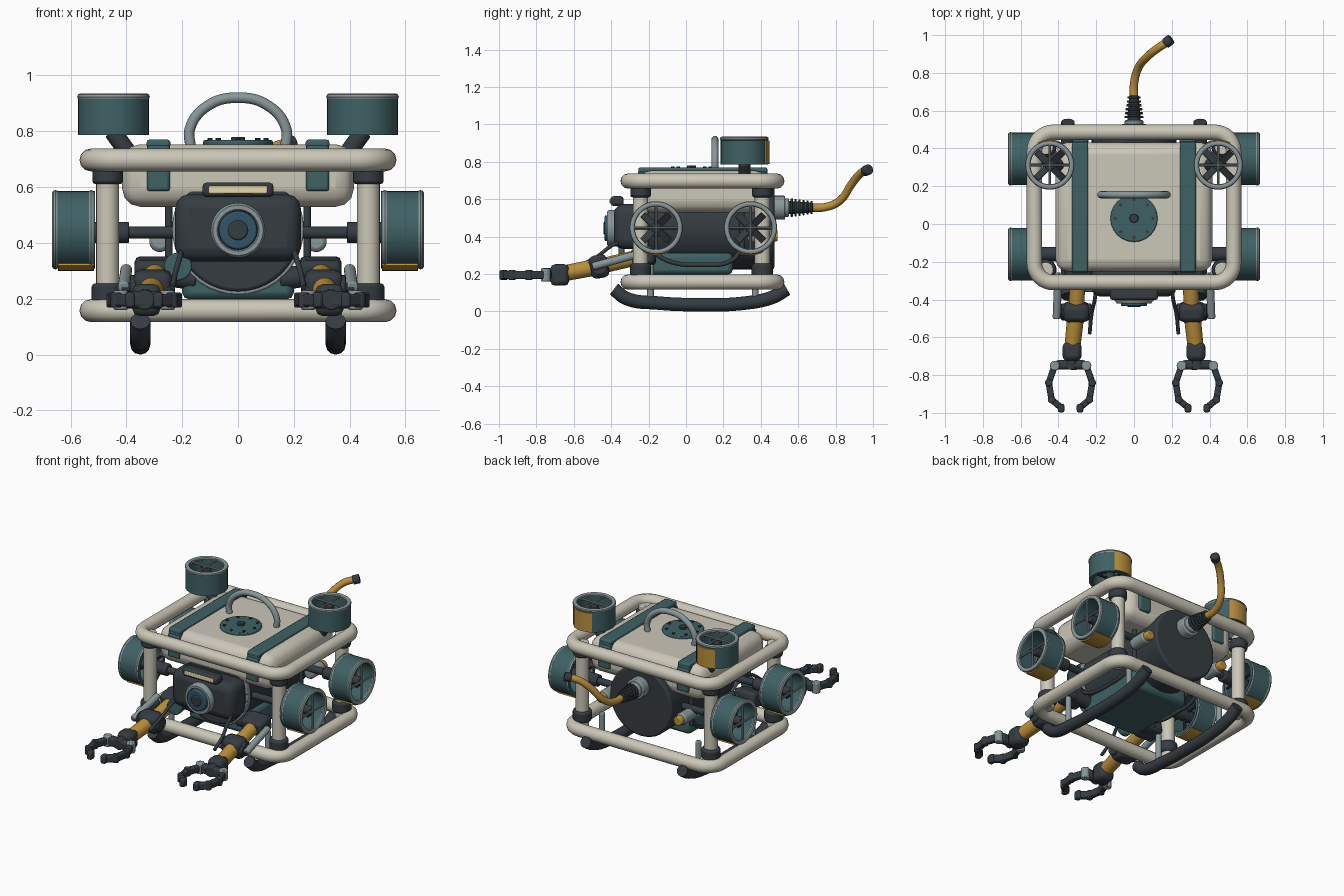
import bpy, bmesh
from math import pi, tau, cos, sin, radians
from mathutils import Vector, Matrix

if "Cube" in bpy.data.objects:
    bpy.data.objects.remove(bpy.data.objects["Cube"])

def mat(name, c):
    m = bpy.data.materials.new(name)
    m.diffuse_color = (*c, 1)
    m.use_nodes = True
    m.node_tree.nodes["Principled BSDF"].inputs["Base Color"].default_value = m.diffuse_color
    return m

CREAM = mat("cream", (.60, .57, .48))
TEAL = mat("teal", (.05, .12, .13))
DARK = mat("dark", (.035, .045, .053))
METAL = mat("metal", (.25, .31, .32))
GOLD = mat("gold", (.50, .28, .045))
LAMP = mat("lamp", (.80, .70, .42))
GLASS = mat("glass", (.03, .09, .14))

def finish(o, name, m, bevel=0, seg=2):
    o.name = name
    o.data.materials.append(m)
    bpy.ops.object.select_all(action='DESELECT')
    o.select_set(True)
    bpy.context.view_layer.objects.active = o
    if bevel:
        b = o.modifiers.new("bevel", 'BEVEL')
        b.width, b.segments, b.limit_method = bevel, seg, 'ANGLE'
    bpy.ops.object.shade_smooth_by_angle(angle=radians(35))
    return o

def mesh_obj(bm, name, m, bevel=0, seg=2):
    bmesh.ops.recalc_face_normals(bm, faces=bm.faces)
    me = bpy.data.meshes.new(name)
    bm.to_mesh(me)
    bm.free()
    o = bpy.data.objects.new(name, me)
    bpy.context.collection.objects.link(o)
    return finish(o, name, m, bevel, seg)

def box(name, c, size, m, bevel=.01, seg=2, rot=None):
    bm = bmesh.new()
    M = Matrix.Translation(c) @ (rot or Matrix()) @ Matrix.Diagonal((*size, 1))
    bmesh.ops.create_cube(bm, size=1, matrix=M)
    return mesh_obj(bm, name, m, bevel, seg)

def cyl(name, p, q, r, m, r2=None, bevel=.006, n=24):
    p, q = Vector(p), Vector(q)
    bm = bmesh.new()
    M = Matrix.Translation((p + q) / 2) @ (q - p).to_track_quat('Z', 'Y').to_matrix().to_4x4()
    bmesh.ops.create_cone(bm, cap_ends=True, segments=n, radius1=r, radius2=r if r2 is None else r2,
                          depth=(q - p).length, matrix=M)
    return mesh_obj(bm, name, m, bevel)

def ball(name, c, r, m):
    bm = bmesh.new()
    bmesh.ops.create_uvsphere(bm, u_segments=20, v_segments=12, radius=r, matrix=Matrix.Translation(c))
    return mesh_obj(bm, name, m)

def tube(name, pts, r, m, cyclic=False, smooth=True):
    cu = bpy.data.curves.new(name, 'CURVE')
    cu.dimensions, cu.bevel_depth, cu.bevel_resolution = '3D', r, 4
    cu.use_fill_caps, cu.resolution_u = True, 8
    sp = cu.splines.new('BEZIER' if smooth else 'POLY')
    P = sp.bezier_points if smooth else sp.points
    P.add(len(pts) - 1)
    for b, p in zip(P, pts):
        if smooth:
            b.co = p
            b.handle_left_type = b.handle_right_type = 'AUTO'
        else:
            b.co = (*p, 1)
    sp.use_cyclic_u = cyclic
    o = bpy.data.objects.new(name, cu)
    bpy.context.collection.objects.link(o)
    bpy.ops.object.select_all(action='DESELECT')
    o.select_set(True)
    bpy.context.view_layer.objects.active = o
    bpy.ops.object.convert(target='MESH')
    return finish(bpy.context.object, name, m)

def lathe(name, prof, m, M, a0=0, a1=tau, n=36):
    # closed (radius, height) profile swept about local z
    bm = bmesh.new()
    full = a1 - a0 > 6.28
    rows = [[bm.verts.new(M @ Vector((r * cos(a), r * sin(a), z))) for r, z in prof]
            for a in (a0 + (a1 - a0) * i / n for i in range(n if full else n + 1))]
    for i in range(n):
        A, B = rows[i], rows[(i + 1) % len(rows)]
        for j in range(len(prof)):
            k = (j + 1) % len(prof)
            bm.faces.new((A[j], B[j], B[k], A[k]))
    if not full:
        bm.faces.new(rows[0])
        bm.faces.new(rows[-1])
    return mesh_obj(bm, name, m)

def thruster(name, c, axis, plate, R, h, both):
    Z, X = Vector(axis), Vector(plate)
    M = Matrix.Translation(c) @ Matrix((X, Z.cross(X), Z)).transposed().to_4x4()
    rect = lambda r0, r1, z0, z1: [(r0, z0), (r1, z0), (r1, z1), (r0, z1)]
    lathe(name + "_duct", rect(R - .022, R - .002, -h, h - .01), TEAL, M)
    for e in ((1, -1) if both else (1,)):
        lathe(name + "_rim", [(R - .013 + .014 * cos(t * tau / 10), e * (h - .013) + .013 * sin(t * tau / 10))
                              for t in range(10)], METAL, M)
    lathe(name + "_plate", rect(R - .006, R + .006, -h + .003, h - .022), GOLD, M, -.5, .5, 10)
    cyl(name + "_hub", M @ Vector((0, 0, -h)), M @ Vector((0, 0, h - .02)), .028, DARK)
    for a in (0, pi / 2):
        d = Vector((cos(a), sin(a), 0)) * (R - .015)
        up = Vector((0, 0, h - .013))
        cyl(name + "_guard_bar", M @ (up - d), M @ (up + d), .007, METAL, bevel=0, n=10)
        cyl(name + "_stay", M @ (-up - d), M @ (-up + d), .008, DARK, bevel=0, n=10)
    for i in range(4):
        rot = Matrix.Rotation(i * tau / 4 + pi / 4, 4, 'Z')
        bl = rot @ Matrix.Translation((.06, 0, 0)) @ Matrix.Rotation(.6, 4, 'X')
        box(name + "_blade", (0, 0, 0), (.08, .045, .006), DARK, .002, 1, M @ bl)

# frame rings with rounded corners
for name, z in (("upper_frame_ring", .697), ("lower_frame_ring", .157)):
    pts = []
    for k, (sx, sy) in enumerate(((1, 1), (-1, 1), (-1, -1), (1, -1))):
        for i in range(9):
            a = k * pi / 2 + i * pi / 16
            pts.append((sx * .427 + .1 * cos(a), .088 + sy * .2975 + .1 * sin(a), z))
    tube(name, pts, .041, CREAM, True, False)

# buoyancy block, straps and hatch
box("float_block", (0, .09, .641), (.83, .685, .224), CREAM, .065, 3)
for s in (1, -1):
    box("strap_top", (s * .285, .09, .755), (.085, .69, .03), TEAL, .01)
    for y in (-.252, .432):
        box("strap_end", (s * .285, y, .66), (.083, .03, .15), TEAL, .01)
        box("strap_corner", (s * .285, y + (.025 if y < 0 else -.025), .73), (.083, .06, .05), TEAL, .012)
cyl("hatch", (0, .03, .745), (0, .03, .768), .125, TEAL)
cyl("hatch_knob", (0, .03, .765), (0, .03, .78), .025, DARK, n=8, bevel=.003)
for i in range(8):
    a = i * tau / 8
    cyl("hatch_bolt", (.1 * cos(a), .03 + .1 * sin(a), .765), (.1 * cos(a), .03 + .1 * sin(a), .775), .009, DARK, n=8, bevel=0)
tube("carry_handle", [(-.17, .155, .74), (-.172, .155, .81), (-.11, .155, .89), (0, .155, .92),
                      (.11, .155, .89), (.172, .155, .81), (.17, .155, .74)], .019, METAL)

# pressure hull, tray and camera head
cyl("pressure_hull", (0, -.25, .45), (0, .472, .45), .225, DARK, n=40, bevel=.012)
cyl("hull_flange", (0, -.24, .45), (0, -.2, .45), .236, METAL, n=40)
box("belly_tray", (0, .01, .255), (.4, .48, .115), TEAL, .025)
box("camera_head", (0, -.3, .454), (.45, .17, .24), DARK, .05, 3)
Rf = Matrix.Translation((0, -.38, .445)) @ Matrix.Rotation(pi / 2, 4, 'X')
lathe("lens_ring", [(.07, -.02), (.098, -.02), (.098, .03), (.09, .042), (.075, .042), (.07, .03)], METAL, Rf)
cyl("lens_glass", (0, -.36, .445), (0, -.435, .445), .075, GLASS, r2=.068)
cyl("lens_pupil", (0, -.42, .445), (0, -.44, .445), .036, DARK)
box("lamp_housing", (0, -.368, .59), (.255, .07, .052), DARK, .015)
box("lamp_lens", (0, -.402, .59), (.21, .012, .026), LAMP, .004)

# tether with strain relief
cyl("tether_flange", (0, .46, .555), (0, .53, .555), .064, METAL)
cyl("tether_collar", (0, .52, .555), (0, .55, .555), .05, METAL)
cyl("strain_relief_core", (0, .54, .555), (0, .68, .555), .036, DARK, r2=.026)
for i in range(6):
    y = .56 + i * .021
    cyl("strain_relief_rib", (0, y, .555), (0, y + .011, .555), .05 - i * .003, DARK, bevel=.003)
tube("tether", [(0, .66, .555), (0, .74, .557), (.02, .82, .59), (.07, .885, .68), (.125, .93, .735), (.18, .965, .755)], .022, GOLD)
cyl("tether_end", (.165, .955, .75), (.198, .98, .76), .028, DARK)
cyl("arm_pivot_disc", (-.215, -.36, .315), (-.215, -.33, .315), .05, TEAL)

for s, side in ((1, "right"), (-1, "left")):
    # posts, collars, skids
    for y in (-.243, .408):
        cyl(side + "_post", (s * .467, y, .15), (s * .467, y, .7), .041, CREAM)
        cyl(side + "_post_collar", (s * .467, y, .185), (s * .467, y, .255), .057, DARK, bevel=.012)
        cyl(side + "_post_collar", (s * .467, y, .61), (s * .467, y, .67), .055, DARK, bevel=.012)
    tube(side + "_skid", [(s * .35, -.385, .12), (s * .35, -.32, .07), (s * .35, -.15, .045), (s * .35, .08, .036),
                          (s * .35, .3, .043), (s * .35, .46, .075), (s * .35, .54, .12)], .036, DARK)
    for y in (-.19, .37):
        cyl(side + "_skid_strut", (s * .35, y, .05), (s * .35, y, .25), .018, METAL)
    # thrusters
    thruster(side + "_lift_thruster", (s * .446, .312, .861), (0, 0, 1), (0, 1, 0), .129, .075, False)
    cyl(side + "_lift_mount", (s * .45, .312, .80), (s * .37, .312, .69), .032, DARK)
    for y in (-.16, .345):
        thruster(side + "_side_thruster", (s * .59, y, .447), (s, 0, 0), (0, 0, -1), .141, .077, True)
        cyl(side + "_thruster_mount", (s * .39, y, .437), (s * .57, y, .437), .038, DARK)
        cyl(side + "_mount_arm", (s * .2, y, .437), (s * .40, y, .437), .022, DARK)
    # connectors, hangers and hoses
    cyl(side + "_connector", (s * .28, .33, .405), (s * .28, .46, .405), .038, METAL, bevel=.015)
    cyl(side + "_connector_cap", (s * .28, .45, .405), (s * .28, .49, .405), .03, GOLD)
    cyl(side + "_hanger", (s * .248, .3, .3), (s * .248, .3, .56), .013, DARK, bevel=0)
    tube(side + "_side_hose", [(s * .25, -.2, .33), (s * .26, -.08, .265), (s * .26, .08, .25),
                               (s * .26, .24, .27), (s * .248, .3, .34)], .012, DARK)
    tube(side + "_arm_hose", [(s * .2, -.26, .38), (s * .205, -.38, .36), (s * .225, -.48, .29), (s * .235, -.58, .24)], .01, DARK)
    # arm
    A, E, W = Vector((s * .295, -.23, .295)), Vector((s * .306, -.465, .24)), Vector((s * .328, -.67, .2))
    tilt = Matrix.Rotation(.2, 4, 'X')
    box(side + "_shoulder", A, (.15, .12, .1), DARK, .02, rot=tilt)
    cyl(side + "_shoulder_bracket", (s * .15, -.2, .27), (s * .3, -.2, .29), .04, DARK)
    cyl(side + "_upper_arm", A, E, .041, GOLD)
    box(side + "_elbow", E, (.14, .1, .125), DARK, .03, rot=tilt)
    cyl(side + "_elbow_pin", E - Vector((.08, 0, 0)), E + Vector((.08, 0, 0)), .045, DARK)
    cyl(side + "_forearm", E, W, .045, GOLD, r2=.042)
    box(side + "_wrist", W + Vector((0, -.005, -.005)), (.1, .1, .115), DARK, .025)
    cyl(side + "_wrist_joint", W, (s * .335, -.77, .195), .036, DARK)
    box(side + "_palm", (s * .335, -.745, .195), (.16, .05, .06), DARK, .015)
    cyl(side + "_ram_body", (s * .41, -.5, .24), (s * .40, -.26, .305), .021, METAL)
    cyl(side + "_ram_pin", (s * .3, -.485, .24), (s * .42, -.485, .24), .016, DARK)
    # gripper fingers
    for f in (1, -1):
        px = lambda d: s * .336 + f * d
        cyl(side + "_finger_pivot", (px(.084), -.75, .16), (px(.084), -.75, .23), .026, METAL)
        path = [(px(.084), -.75, .195), (px(.115), -.84, .195), (px(.1), -.93, .195), (px(.055), -.968, .195)]
        for p, q in zip(path, path[1:]):
            d = Vector(q) - Vector(p)
            box(side + "_finger_link", (Vector(p) + Vector(q)) / 2, (.034, .045, d.length + .015), DARK, .008,
                rot=d.to_track_quat('Z', 'Y').to_matrix().to_4x4())
        for p in path[1:3]:
            cyl(side + "_finger_knuckle", (p[0], p[1], .168), (p[0], p[1], .222), .02, DARK)
        box(side + "_finger_tip", (px(.05), -.975, .195), (.035, .045, .055), DARK, .01)
